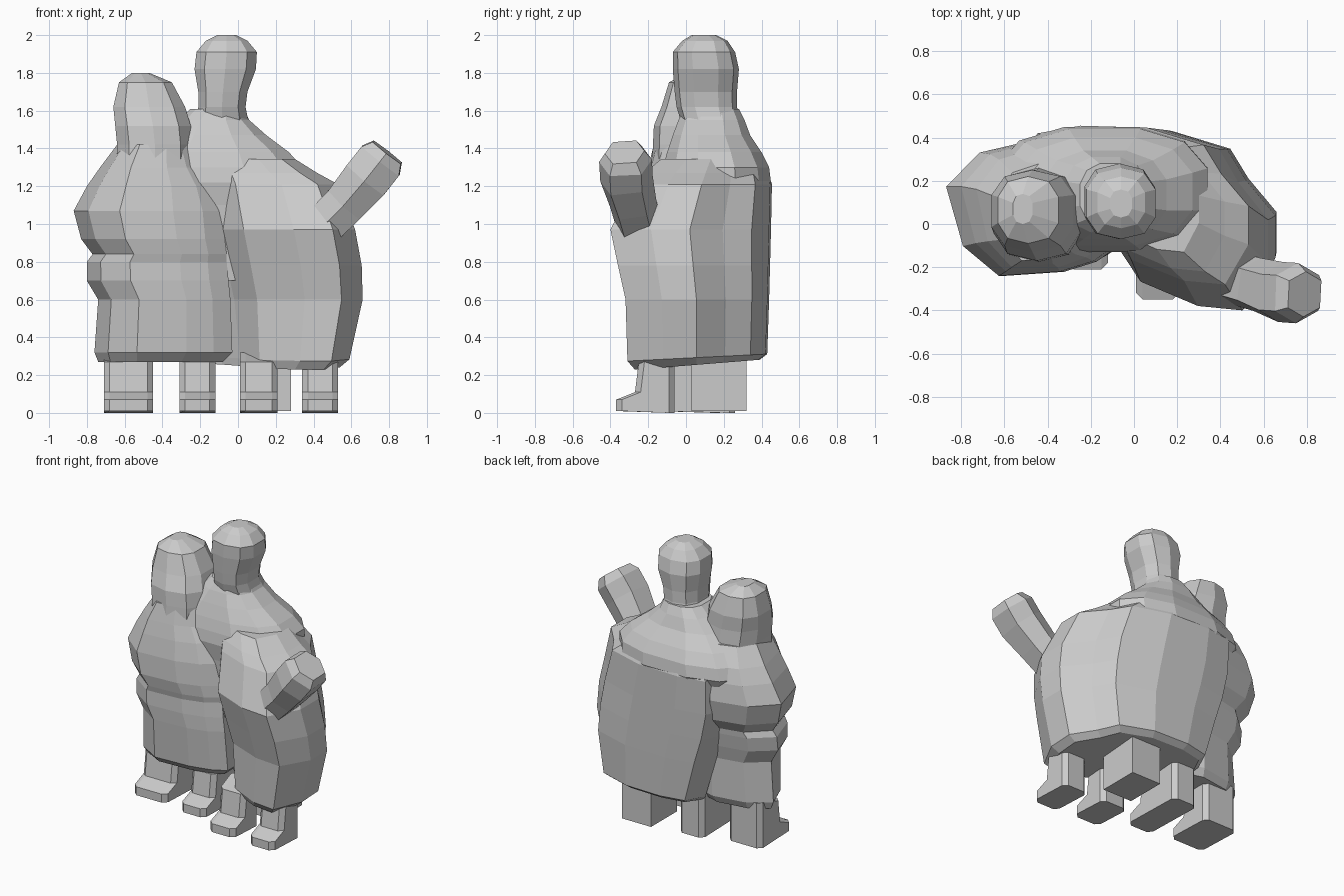
import bpy, bmesh, math
from mathutils import Vector


def finish(name, bm):
    bmesh.ops.recalc_face_normals(bm, faces=bm.faces)
    me = bpy.data.meshes.new(name)
    bm.to_mesh(me)
    bm.free()
    ob = bpy.data.objects.new(name, me)
    bpy.context.collection.objects.link(ob)
    return ob


def skin(name, rings):
    bm = bmesh.new()
    vs = [[bm.verts.new(p) for p in r] for r in rings]
    n = len(vs[0])
    for a, b in zip(vs, vs[1:]):
        for i in range(n):
            j = (i + 1) % n
            bm.faces.new((a[i], a[j], b[j], b[i]))
    bm.faces.new(vs[0])
    bm.faces.new(vs[-1])
    return finish(name, bm)


def oval(n, power=0.8):
    pts = []
    for i in range(n):
        a = 2 * math.pi * (i + 0.5) / n
        c, s = math.cos(a), math.sin(a)
        pts.append((math.copysign(abs(c) ** power, c), math.copysign(abs(s) ** power, s)))
    return pts


def loft(name, outline, rings):
    """Stretch an outline to each ring's box: z, x0, x1, y0, y1, optional slope along y."""
    xs, ys = [p[0] for p in outline], [p[1] for p in outline]
    ax, bx, ay, by = min(xs), max(xs), min(ys), max(ys)
    out = []
    for z, x0, x1, y0, y1, *slope in rings:
        k = slope[0] if slope else 0
        ring = []
        for x, y in outline:
            py = y0 + (y - ay) / (by - ay) * (y1 - y0)
            ring.append((x0 + (x - ax) / (bx - ax) * (x1 - x0), py, z + k * py))
        out.append(ring)
    return skin(name, out)


def tube(name, path, n=8):
    """Faceted limb along x, y, z, radius points."""
    pts = [Vector(p[:3]) for p in path]
    rings = []
    for i, p in enumerate(pts):
        d = (pts[min(i + 1, len(pts) - 1)] - pts[max(i - 1, 0)]).normalized()
        u = d.cross(Vector((0, 1, 0))).normalized()
        v = d.cross(u)
        r = path[i][3]
        rings.append([p + (u * x + v * y) * r for x, y in oval(n, 0.75)])
    return skin(name, rings)


def foot(name, x0, x1, toe, heel):
    """Leg with a low toe, from a side profile."""
    prof = [(toe, 0.01), (toe, 0.07), (toe + 0.1, 0.11), (toe + 0.12, 0.27),
            (heel, 0.32), (heel, 0.0)]
    inset = 0.03
    rings = []
    for x, k in ((x0, 1), (x0 + inset, 0), (x1 - inset, 0), (x1, 1)):
        rings.append([(x, y + k * (inset if i < 4 else -inset), z)
                      for i, (y, z) in enumerate(prof)])
    return skin(name, rings)


# Long cape of the taller figure, sweeping round the back
cape_outline = [(-0.07, -0.06), (0.06, -0.25), (0.33, -0.36), (0.54, -0.38), (0.66, -0.17),
                (0.66, 0.03), (0.52, 0.2), (0.43, 0.35), (0.14, 0.44), (-0.2, 0.45),
                (-0.42, 0.41), (-0.5, 0.25), (-0.2, 0.05)]
loft("cape", cape_outline, [
    (0.25, -0.30, 0.54, -0.27, 0.39, 0.08),
    (0.29, -0.33, 0.59, -0.31, 0.43, 0.05),
    (0.60, -0.42, 0.66, -0.32, 0.44),
    (0.78, -0.48, 0.655, -0.36, 0.445),
    (0.97, -0.52, 0.62, -0.40, 0.45),
    (1.21, -0.52, 0.53, -0.28, 0.455),
    (1.27, -0.46, 0.42, -0.22, 0.435),
    (1.345, -0.38, 0.30, -0.13, 0.40)])

# Shoulders and collar
loft("shoulders", oval(12), [
    (0.70, -0.45, 0.25, -0.08, 0.33),
    (1.10, -0.58, 0.30, -0.11, 0.40),
    (1.22, -0.64, 0.34, -0.13, 0.45),
    (1.30, -0.61, 0.34, -0.12, 0.44),
    (1.38, -0.54, 0.27, -0.10, 0.40),
    (1.47, -0.42, 0.15, -0.07, 0.34),
    (1.55, -0.32, 0.06, -0.04, 0.31),
    (1.61, -0.25, 0.03, -0.01, 0.28)])

# Taller head
loft("tall_head", oval(10), [
    (1.52, -0.23, 0.06, -0.02, 0.29),
    (1.62, -0.21, 0.04, -0.05, 0.27),
    (1.70, -0.21, 0.05, -0.06, 0.27),
    (1.82, -0.23, 0.095, -0.07, 0.28),
    (1.91, -0.22, 0.10, -0.07, 0.26),
    (1.97, -0.17, 0.05, -0.02, 0.22),
    (2.00, -0.11, -0.01, 0.03, 0.16)])

# Shorter figure's robe with its folds
robe_outline = [(-0.06, -0.09), (-0.17, -0.17), (-0.33, -0.22), (-0.62, -0.24), (-0.79, -0.10),
                (-0.87, 0.18), (-0.71, 0.34), (-0.45, 0.40), (-0.20, 0.28), (-0.06, 0.10)]
loft("short_robe", robe_outline, [
    (0.27, -0.74, -0.08, -0.12, 0.22),
    (0.32, -0.76, -0.03, -0.17, 0.25),
    (0.60, -0.74, -0.04, -0.20, 0.26),
    (0.70, -0.80, -0.05, -0.21, 0.28),
    (0.80, -0.80, -0.06, -0.21, 0.30),
    (0.84, -0.77, -0.06, -0.22, 0.31),
    (0.92, -0.83, -0.07, -0.24, 0.36),
    (1.07, -0.87, -0.08, -0.24, 0.39),
    (1.20, -0.80, -0.13, -0.22, 0.38),
    (1.30, -0.73, -0.20, -0.20, 0.35),
    (1.42, -0.64, -0.25, -0.17, 0.28)])

# Shorter head with falling hair
loft("short_head", oval(10), [
    (1.30, -0.64, -0.24, -0.18, 0.28),
    (1.42, -0.64, -0.24, -0.175, 0.26),
    (1.52, -0.65, -0.25, -0.17, 0.25),
    (1.62, -0.66, -0.28, -0.13, 0.25),
    (1.75, -0.63, -0.35, -0.09, 0.22),
    (1.80, -0.56, -0.47, 0.00, 0.14)])

# Raised arm with hand
tube("raised_arm", [(0.42, -0.24, 0.96, 0.12), (0.57, -0.28, 1.11, 0.125),
                    (0.68, -0.315, 1.24, 0.14), (0.755, -0.32, 1.335, 0.14),
                    (0.79, -0.325, 1.38, 0.105)], 6)

# Feet and legs
for name, x0, x1, toe, heel in (
        ("short_left_leg", -0.71, -0.45, -0.17, 0.18),
        ("short_right_leg", -0.31, -0.12, -0.21, 0.26),
        ("front_inner_leg", 0.01, 0.21, -0.35, -0.06),
        ("front_outer_leg", 0.34, 0.53, -0.37, -0.06)):
    foot(name, x0, x1, toe, heel)
skin("rear_leg", [[(x, y, z) for x, y in ((0.05, 0.03), (0.28, 0.03), (0.28, 0.32), (0.05, 0.32))]
                  for z in (0.01, 0.34)])
